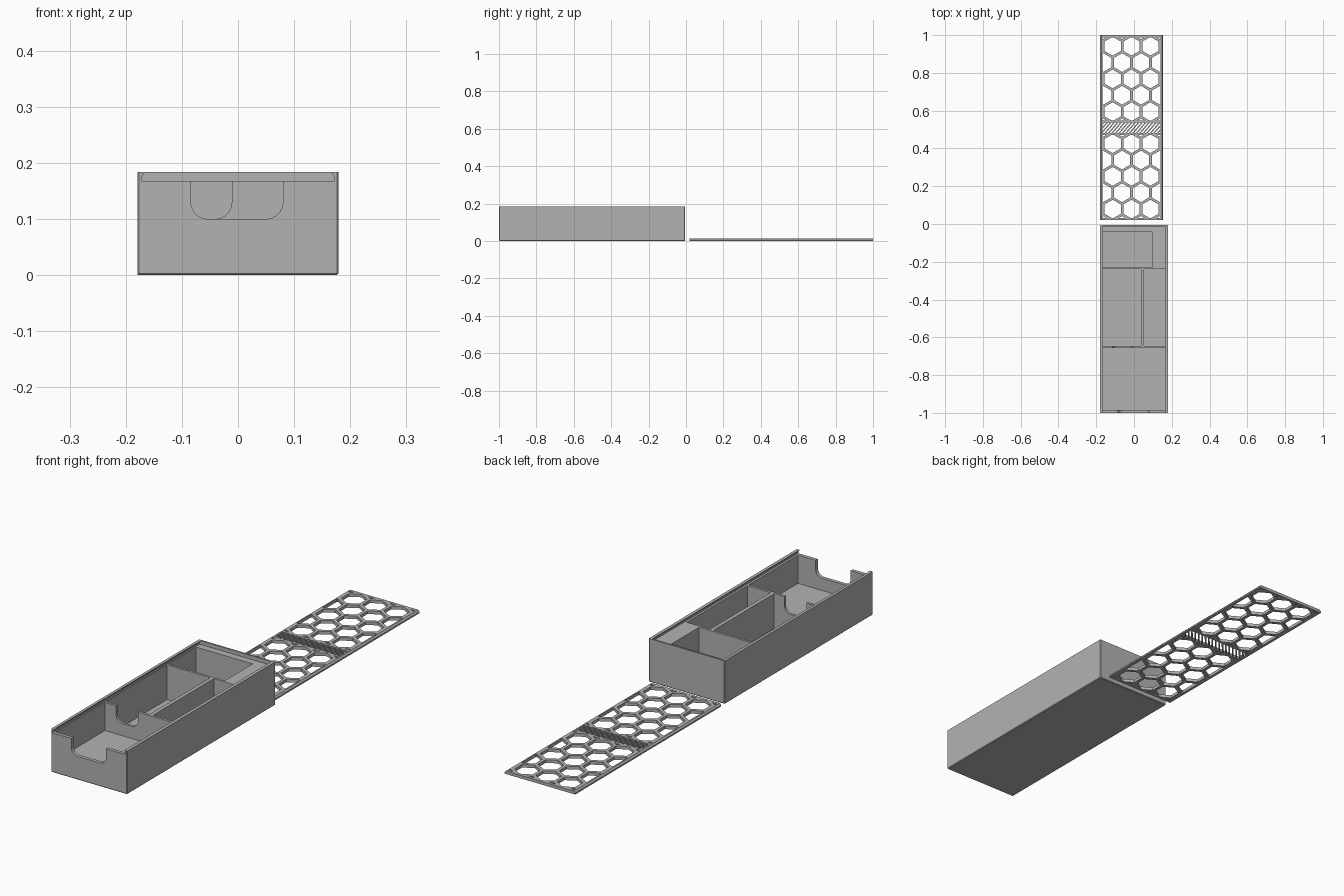
import bpy, bmesh, math
from mathutils import Vector

old = bpy.data.objects.get("Cube")
if old:
    bpy.data.objects.remove(old, do_unlink=True)

grey = bpy.data.materials.new("plain grey")
grey.use_nodes = True
grey.diffuse_color = (0.45, 0.45, 0.45, 1)
grey.node_tree.nodes["Principled BSDF"].inputs["Base Color"].default_value = (0.45, 0.45, 0.45, 1)


def finish(bm, name):
    bmesh.ops.recalc_face_normals(bm, faces=bm.faces)
    mesh = bpy.data.meshes.new(name)
    bm.to_mesh(mesh)
    bm.free()
    mesh.materials.append(grey)
    obj = bpy.data.objects.new(name, mesh)
    bpy.context.collection.objects.link(obj)
    return obj


def extrude(bm, vec):
    """Turn the flat faces of a bmesh into prisms."""
    geo = bmesh.ops.extrude_face_region(bm, geom=bm.faces[:], use_keep_orig=True)["geom"]
    bmesh.ops.translate(bm, vec=vec, verts=[v for v in geo if isinstance(v, bmesh.types.BMVert)])


def prism(name, points, vec):
    bm = bmesh.new()
    bm.faces.new([bm.verts.new(p) for p in points])
    extrude(bm, vec)
    return finish(bm, name)


def block(name, x0, x1, y0, y1, z0, z1):
    return prism(name, [(x0, y0, z0), (x1, y0, z0), (x1, y1, z0), (x0, y1, z0)], (0, 0, z1 - z0))


def apply_modifiers(obj):
    deps = bpy.context.evaluated_depsgraph_get()
    mesh = bpy.data.meshes.new_from_object(obj.evaluated_get(deps))
    obj.modifiers.clear()
    obj.data = mesh


def cut(obj, cutter):
    mod = obj.modifiers.new("cut", "BOOLEAN")
    mod.operation, mod.solver, mod.object = "DIFFERENCE", "EXACT", cutter
    apply_modifiers(obj)
    bpy.data.objects.remove(cutter, do_unlink=True)


def notch(x0, x1, y0, y1, bottom=0.1, r=0.03):
    """U-shaped finger opening with rounded lower corners."""
    pts = [(x1, y0, 0.2), (x0, y0, 0.2)]
    for cx, start in ((x0 + r, 180), (x1 - r, 270)):
        for i in range(9):
            a = math.radians(start + i * 90 / 8)
            pts.append((cx + r * math.cos(a), y0, bottom + r + r * math.sin(a)))
    return prism("notch_cutter", pts, (0, y1 - y0, 0))


# Box body with small chamfers on every edge but the top ones
HALF, TOP, DECK = 0.179, 0.184, 0.168
box = block("box", -HALF, HALF, -1.0, -0.005, 0, TOP)
bm = bmesh.new()
bm.from_mesh(box.data)
edges = [e for e in bm.edges if min(v.co.z for v in e.verts) < 0.01]
bmesh.ops.bevel(bm, geom=edges, offset=0.003, segments=1, affect="EDGES")
bm.to_mesh(box.data)
bm.free()

# Dovetail channel for the sliding lid, open at the front
side = [(0.172, DECK), (0.172, 0.176), (0.165, TOP), (0.165, 0.2)]
outline = [(x, -1.02, z) for x, z in side] + [(-x, -1.02, z) for x, z in reversed(side)]
cut(box, prism("channel_cutter", outline, (0, 1.008, 0)))

# Compartments: x range, y range, floor height
for x0, x1, y0, y1, floor in (
        (-0.167, 0.098, -0.228, -0.042, 0.02),
        (-0.167, 0.037, -0.645, -0.238, 0.02),
        (0.053, 0.163, -0.645, -0.238, 0.02),
        (-0.167, 0.163, -0.985, -0.656, 0.048)):
    cut(box, block("pocket_cutter", x0, x1, y0, y1, floor, 0.2))

# Finger openings in the front wall and in the front divider
cut(box, notch(-0.084, 0.08, -1.02, -0.97))
cut(box, notch(-0.114, -0.011, -0.67, -0.63))

# Sliding lid with sloped sides
L, R, Y0, Y1, THICK = -0.179, 0.153, 0.02, 1.0, 0.013
MID = (L + R) / 2
lid = prism("lid", [(L, Y0, 0), (R, Y0, 0), (R, Y0, 0.006), (R - 0.006, Y0, THICK),
                    (L + 0.006, Y0, THICK), (L, Y0, 0.006)], (0, Y1 - Y0, 0))
RIM = 0.012


def cut_pattern(polygons, y0, y1):
    """Cut flat polygons, clipped to one window of the lid, through the lid."""
    bm = bmesh.new()
    for poly in polygons:
        bm.faces.new([bm.verts.new((x, y, -0.02)) for x, y in poly])
    for co, no in (((L + RIM, 0, 0), (-1, 0, 0)), ((R - RIM, 0, 0), (1, 0, 0)),
                   ((0, y0, 0), (0, -1, 0)), ((0, y1, 0), (0, 1, 0))):
        geom = bm.verts[:] + bm.edges[:] + bm.faces[:]
        bmesh.ops.bisect_plane(bm, geom=geom, plane_co=co, plane_no=no, clear_outer=True)
    extrude(bm, Vector((0, 0, 0.06)))
    cut(lid, finish(bm, "pattern_cutter"))


# Honeycomb windows on both halves of the lid
PITCH = 0.1
ROW = PITCH * math.sqrt(3) / 2
RADIUS = (PITCH - 0.014) / math.sqrt(3)
for y0, y1 in ((Y0 + RIM, 0.472), (0.548, Y1 - RIM)):
    hexes = []
    for row in range(-3, 4):
        for col in range(-3, 4):
            cx = MID + (col + (0.5 if row % 2 else 0)) * PITCH
            cy = (y0 + y1) / 2 + row * ROW
            hexes.append([(cx + RADIUS * math.sin(k * math.pi / 3),
                           cy + RADIUS * math.cos(k * math.pi / 3)) for k in range(6)])
    cut_pattern(hexes, y0, y1)

# Band of slanted slots across the middle
slots = []
for i in range(-16, 17):
    x = MID + i * 0.0185
    slots.append([(x - 0.034, 0.47), (x - 0.024, 0.47), (x + 0.044, 0.55), (x + 0.034, 0.55)])
cut_pattern(slots, 0.482, 0.538)
